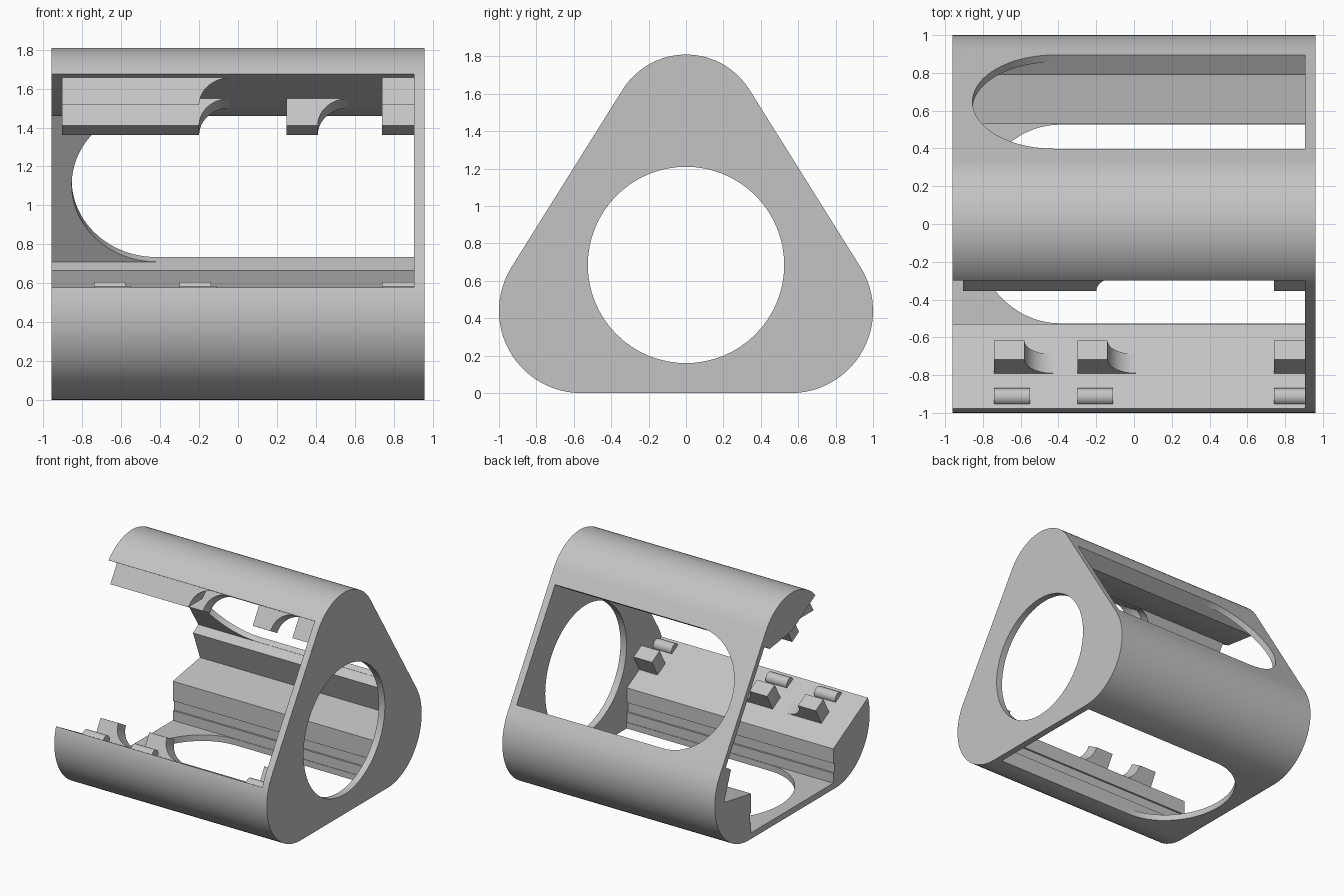
import bpy, bmesh, math
from math import sin, cos, pi
from mathutils import Vector

if "Cube" in bpy.data.objects:
    bpy.data.objects.remove(bpy.data.objects["Cube"])

gray = bpy.data.materials.new("plain gray")
gray.use_nodes = True
gray.diffuse_color = (0.55, 0.55, 0.55, 1)
gray.node_tree.nodes["Principled BSDF"].inputs["Base Color"].default_value = (0.55, 0.55, 0.55, 1)


def sweep(name, points, offset):
    """Closed outline of 3D points extruded along offset."""
    bm = bmesh.new()
    face = bm.faces.new([bm.verts.new(p) for p in points])
    out = bmesh.ops.extrude_face_region(bm, geom=[face])
    moved = [v for v in out["geom"] if isinstance(v, bmesh.types.BMVert)]
    bmesh.ops.translate(bm, verts=moved, vec=offset)
    bmesh.ops.recalc_face_normals(bm, faces=bm.faces)
    mesh = bpy.data.meshes.new(name)
    bm.to_mesh(mesh)
    bm.free()
    mesh.materials.append(gray)
    ob = bpy.data.objects.new(name, mesh)
    bpy.context.collection.objects.link(ob)
    return ob


def along_x(name, yz, x0, x1):
    return sweep(name, [Vector((x0, y, z)) for y, z in yz], Vector((x1 - x0, 0, 0)))


def activate(ob):
    bpy.ops.object.select_all(action='DESELECT')
    ob.select_set(True)
    bpy.context.view_layer.objects.active = ob


def cut(ob, cutter):
    activate(ob)
    mod = ob.modifiers.new("cut", 'BOOLEAN')
    mod.operation = 'DIFFERENCE'
    mod.solver = 'EXACT'
    mod.object = cutter
    bpy.ops.object.modifier_apply(modifier=mod.name)
    bpy.data.objects.remove(cutter)


def arc(cy, cz, r, a0, a1, n=24):
    return [(cy + r * cos(a0 + (a1 - a0) * i / n), cz + r * sin(a0 + (a1 - a0) * i / n))
            for i in range(n + 1)]


# Rounded triangular body
tilt = math.radians(32.5)
outline = (arc(0.56, 0.44, 0.44, -pi / 2, tilt) + arc(0, 1.41, 0.4, tilt, pi - tilt)
           + arc(-0.56, 0.44, 0.44, pi - tilt, 1.5 * pi))
body = along_x("triangular_shell", outline, -0.96, 0.96)

# Hollow interior, open at the front and at one end
hollow = [(-1.2, 0.70), (-0.53, 0.33), (-0.53, 0.21), (-0.545, 0.21), (-0.545, 0.13),
          (-0.53, 0.13), (-0.53, 0.05), (0.53, 0.05), (0.53, 0.13), (0.545, 0.13),
          (0.545, 0.21), (0.53, 0.21), (0.53, 0.37), (0.88, 0.43), (0.79, 0.665),
          (0.858, 0.708), (0.358, 1.503), (0.29, 1.46), (0, 1.5), (-0.6, 1.85), (-1.4, 1.4)]
cut(body, along_x("hollow_cutter", hollow, -1.1, 0.905))

# Round hole in the end wall
cut(body, along_x("hole_cutter", arc(0, 0.685, 0.525, 0, 2 * pi * 63 / 64, 63), 0.8, 1.1))


# Windows with one rounded end
def window(center, across, normal, half, xc, depth):
    c, t, n = Vector((0, *center)), Vector((0, *across)), Vector((0, *normal))
    pts = [c + t * half + Vector((0.905, 0, 0))]
    for i in range(49):
        a = pi / 2 + pi * i / 48
        pts.append(c + t * half * sin(a) + Vector((xc + (xc + 0.855) * cos(a), 0, 0)))
    pts.append(c - t * half + Vector((0.905, 0, 0)))
    cut(body, sweep("window_cutter", [p + n * 0.1 for p in pts], -n * (0.1 + depth)))


window((0, 0), (1, 0), (0, -1), 0.526, -0.39, 0.09)
window((0.65, 1.133), (-sin(tilt), cos(tilt)), (cos(tilt), sin(tilt)), 0.468, -0.42, 0.1)


# Catches: blocks whose one end runs out in a concave curve
def catch(name, base, up, depth, x0, x1, height, tail):
    b, u, d = Vector((0, *base)), Vector((0, *up)).normalized(), Vector((0, *depth))
    prof = [(x0, -0.02), (x0, height), (x1, height)]
    if tail:
        prof += [(x1 + tail * (1 - cos(a)), height * (1 - sin(a)))
                 for a in (pi / 2 * i / 12 for i in range(1, 13))]
        prof.append((x1 + tail, -0.02))
    else:
        prof.append((x1, -0.02))
    ob = sweep(name, [b + u * h + Vector((x, 0, 0)) for x, h in prof], d)
    activate(ob)
    bpy.ops.object.shade_smooth_by_angle(angle=math.radians(30))


for i, (x0, x1, tail) in enumerate([(-0.74, -0.58, 0.15), (-0.30, -0.14, 0.15), (0.74, 0.91, 0)]):
    catch(f"lower_catch_{i + 1}", (-0.79, 0.474), (0.485, 0.875), (0.1, -0.056), x0, x1, 0.15, tail)
    # Rounded rib beside each lower catch
    rib = along_x(f"lower_rib_{i + 1}", arc(-0.915, 0.54, 0.046, 0, 2 * pi * 23 / 24, 23),
                  x0, min(x1 + 0.03, 0.91))
    activate(rib)
    bpy.ops.object.shade_smooth_by_angle(angle=math.radians(30))

for i, (x0, x1, tail) in enumerate([(-0.905, -0.2, 0.16), (0.25, 0.41, 0.16), (0.74, 0.91, 0)]):
    catch(f"upper_catch_{i + 1}", (-0.086, 1.55), (-0.5, -0.866), (0.087, -0.05), x0, x1, 0.16, tail)
    if i != 1:
        catch(f"upper_lip_catch_{i + 1}", (-0.27, 1.655), (-0.52, -0.855), (0.185, 0), x0, x1, 0.164, tail)

activate(body)
bpy.ops.object.shade_smooth_by_angle(angle=math.radians(25))
